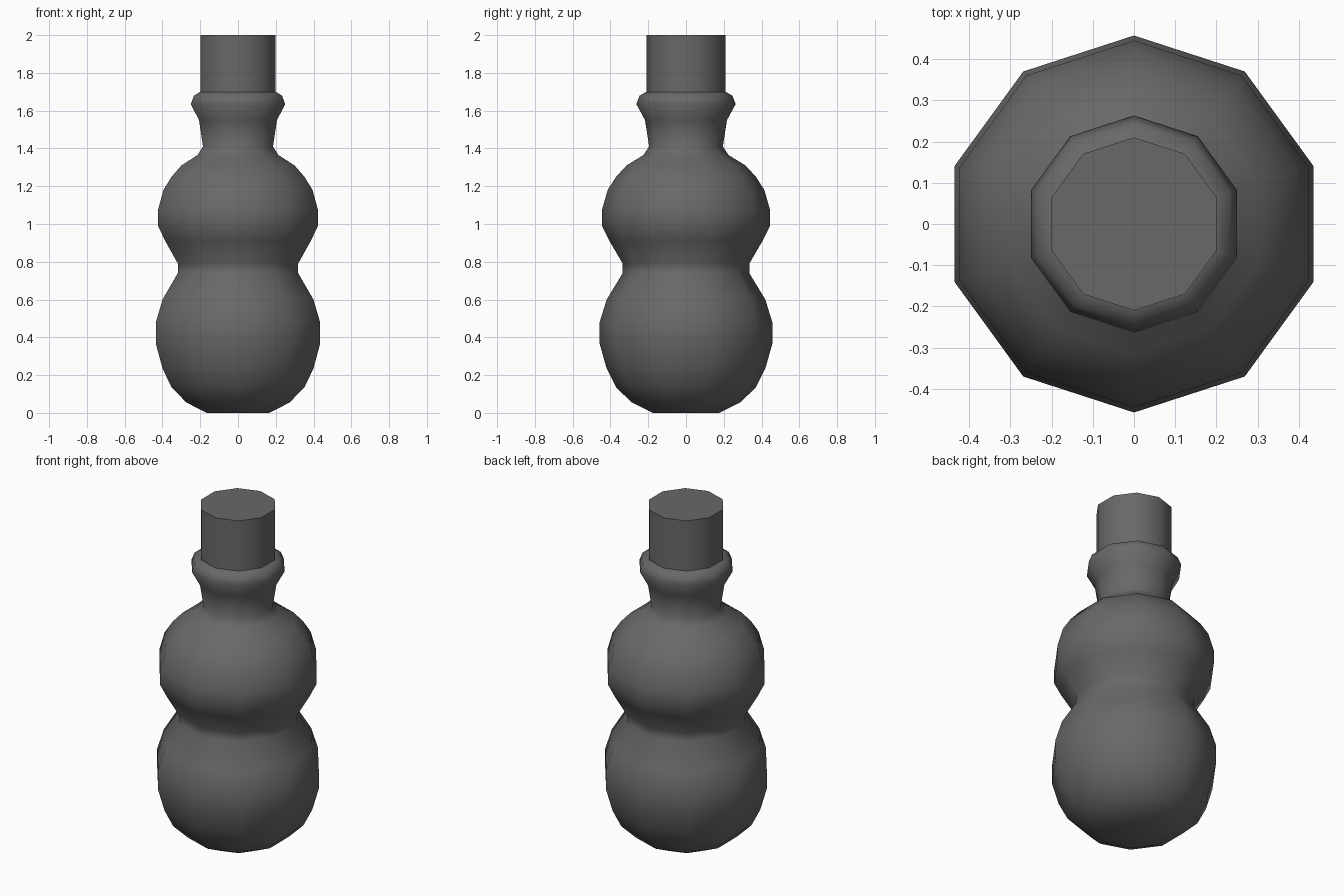
import bpy
import math

cube = bpy.data.objects.get("Cube")
if cube:
    bpy.data.objects.remove(cube, do_unlink=True)

SIDES = 10

grey = bpy.data.materials.new("dark_grey")
grey.use_nodes = True
colour = (0.14, 0.14, 0.14, 1)
grey.diffuse_color = colour
grey.node_tree.nodes["Principled BSDF"].inputs["Base Color"].default_value = colour


def lathe(name, profile):
    """Turn a (radius, height) profile around z, capped at both ends."""
    verts, faces = [], []
    for r, z in profile:
        for i in range(SIDES):
            a = math.pi / 2 + math.tau * i / SIDES
            verts.append((r * math.cos(a), r * math.sin(a), z))
    for k in range(len(profile) - 1):
        for i in range(SIDES):
            j = (i + 1) % SIDES
            lo, hi = k * SIDES, (k + 1) * SIDES
            faces.append((lo + i, lo + j, hi + j, hi + i))
    faces.append(tuple(reversed(range(SIDES))))
    faces.append(tuple(range(len(verts) - SIDES, len(verts))))
    mesh = bpy.data.meshes.new(name)
    mesh.from_pydata(verts, [], faces)
    mesh.materials.append(grey)
    obj = bpy.data.objects.new(name, mesh)
    bpy.context.collection.objects.link(obj)
    bpy.ops.object.select_all(action="DESELECT")
    obj.select_set(True)
    bpy.context.view_layer.objects.active = obj
    bpy.ops.object.shade_smooth_by_angle(angle=math.radians(50))
    return obj


# Double-bulb flask with flared lip
lathe("flask_body", [
    (0.175, 0), (0.287, 0.055), (0.37, 0.135), (0.42, 0.235), (0.457, 0.365),
    (0.457, 0.48), (0.42, 0.60), (0.335, 0.74), (0.335, 0.79), (0.405, 0.91),
    (0.445, 0.99), (0.445, 1.075), (0.415, 1.18), (0.37, 1.25), (0.315, 1.31),
    (0.225, 1.365), (0.195, 1.41), (0.217, 1.55), (0.263, 1.635),
    (0.245, 1.68), (0.21, 1.70)])

# Straight stopper standing in the lip
lathe("stopper", [(0.21, 1.70), (0.21, 2.0)])
